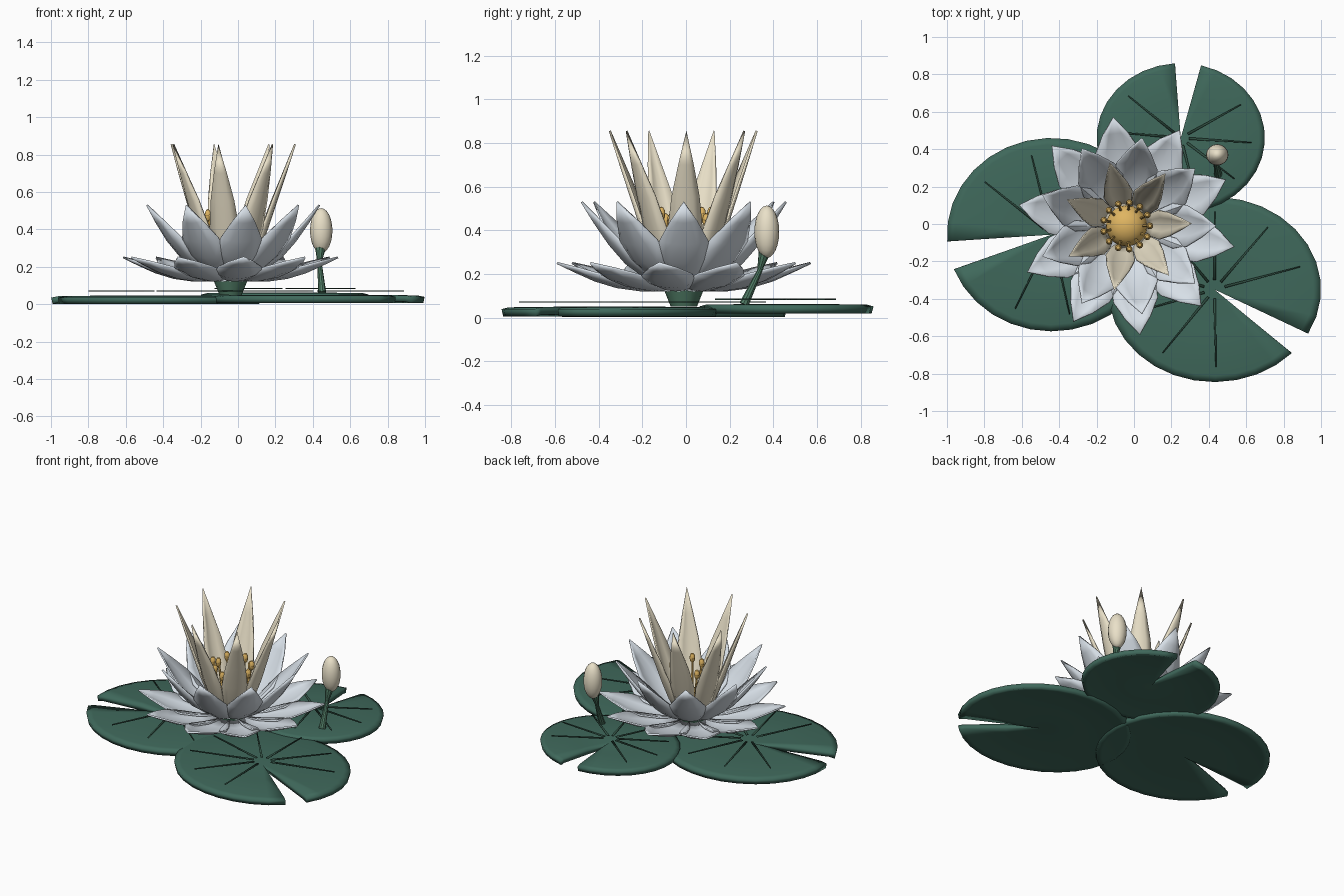
import bpy, bmesh, math
from mathutils import Vector

if "Cube" in bpy.data.objects:
    bpy.data.objects.remove(bpy.data.objects["Cube"])

def material(name, rgb):
    m = bpy.data.materials.new(name)
    m.diffuse_color = (*rgb, 1)
    m.use_nodes = True
    m.node_tree.nodes["Principled BSDF"].inputs["Base Color"].default_value = m.diffuse_color
    return m

GREEN = material("pad_green", (0.05, 0.14, 0.105))
DARK = material("vein_green", (0.03, 0.08, 0.055))
STEM = material("stem_green", (0.08, 0.2, 0.13))
WHITE = material("petal_white", (0.68, 0.74, 0.8))
IVORY = material("petal_ivory", (0.82, 0.75, 0.58))
GOLD = material("gold", (0.74, 0.46, 0.12))

CX, CY = -0.04, -0.01   # flower axis

def finish(name, bm, mat, thickness=0, offset=0):
    bmesh.ops.recalc_face_normals(bm, faces=bm.faces)
    me = bpy.data.meshes.new(name)
    bm.to_mesh(me)
    bm.free()
    ob = bpy.data.objects.new(name, me)
    bpy.context.collection.objects.link(ob)
    me.materials.append(mat)
    bpy.ops.object.select_all(action='DESELECT')
    ob.select_set(True)
    bpy.context.view_layer.objects.active = ob
    bpy.ops.object.shade_smooth_by_angle(angle=math.radians(35))
    if thickness:
        s = ob.modifiers.new("thickness", 'SOLIDIFY')
        s.thickness, s.offset = thickness, offset
    return ob

def add_ball(bm, center, size, seg=12, rings=8):
    vs = bmesh.ops.create_uvsphere(bm, u_segments=seg, v_segments=rings, radius=1)["verts"]
    for v in vs:
        v.co = Vector(v.co[i] * size[i] + center[i] for i in range(3))

def add_rod(bm, a, b, r1, r2, seg=8):
    a, b = Vector(a), Vector(b)
    q = (b - a).to_track_quat('Z', 'Y')
    vs = bmesh.ops.create_cone(bm, cap_ends=True, segments=seg, radius1=r1,
                               radius2=r2, depth=(b - a).length)["verts"]
    for v in vs:
        v.co = q @ v.co + (a + b) / 2

# Notched lily pads with raised veins
def lily_pad(name, cx, cy, rx, ry, top, notch, gap, vein_z):
    bm = bmesh.new()
    n = 30
    hub = bm.verts.new((cx, cy, top))
    rings = []
    for t, drop in ((0.45, 0.0), (0.93, 0.003), (1.0, 0.011)):
        ring = []
        for i in range(n + 1):
            a = math.radians(notch + gap / 2 + (360 - gap) * i / n)
            ring.append(bm.verts.new((cx + rx * t * math.cos(a),
                                      cy + ry * t * math.sin(a), top - drop)))
        rings.append(ring)
    for i in range(n):
        bm.faces.new((hub, rings[0][i], rings[0][i + 1]))
        for p, q in zip(rings, rings[1:]):
            bm.faces.new((p[i], q[i], q[i + 1], p[i + 1]))
    finish(name, bm, GREEN, 0.034, -1)

    bm = bmesh.new()
    for i in range(8):
        a = math.radians(notch + 53 + 254 * i / 7)
        c, s = math.cos(a), math.sin(a)
        p0 = Vector((cx + 0.1 * rx * c, cy + 0.1 * ry * s, vein_z))
        p1 = Vector((cx + 0.84 * rx * c, cy + 0.84 * ry * s, vein_z))
        side = Vector((-s, c, 0))
        bm.faces.new([bm.verts.new(p) for p in (
            p0 - side * 0.007, p1 - side * 0.003, p1 + side * 0.003, p0 + side * 0.007)])
    finish(name + "_veins", bm, DARK, 0.006)

lily_pad("left_pad", -0.44, -0.057, 0.56, 0.517, 0.046, 192.5, 17, 0.071)
lily_pad("right_pad", 0.43, -0.35, 0.57, 0.495, 0.05, -36, 15, 0.071)
lily_pad("back_pad", 0.25, 0.46, 0.45, 0.40, 0.062, 85, 18, 0.084)

# Cupped pointed petals: path holds (radius, height, half width)
def petal_ring(name, count, start, path, cup, mat):
    bm = bmesh.new()
    for k in range(count):
        a = math.radians(start + 360 * k / count)
        out = Vector((math.cos(a), math.sin(a), 0))
        side = Vector((-math.sin(a), math.cos(a), 0))
        rows = []
        for i, (r, z, w) in enumerate(path):
            p0, p1 = path[max(i - 1, 0)], path[min(i + 1, len(path) - 1)]
            dr, dz = p1[0] - p0[0], p1[1] - p0[1]
            ln = math.hypot(dr, dz)
            normal = out * (-dz / ln) + Vector((0, 0, dr / ln))
            mid = Vector((CX, CY, z)) + out * r
            if w == 0:
                rows.append([bm.verts.new(mid)])
            else:
                rows.append([bm.verts.new(mid + side * w * s + normal * cup * w * s * s)
                             for s in (-1, -0.5, 0, 0.5, 1)])
        for p, q in zip(rows, rows[1:]):
            for j in range(4):
                if len(q) == 1:
                    bm.faces.new((p[j], p[j + 1], q[0]))
                else:
                    bm.faces.new((p[j], p[j + 1], q[j + 1], q[j]))
    finish(name, bm, mat, 0.01)

petal_ring("outer_petals", 10, 25, [
    (0.08, 0.125, 0.03), (0.2, 0.125, 0.085), (0.31, 0.14, 0.122),
    (0.41, 0.17, 0.118), (0.5, 0.21, 0.068), (0.585, 0.25, 0)], 0.25, WHITE)
petal_ring("middle_petals", 9, 0, [
    (0.08, 0.14, 0.03), (0.18, 0.185, 0.085), (0.27, 0.25, 0.12),
    (0.345, 0.335, 0.11), (0.415, 0.435, 0.06), (0.475, 0.53, 0)], 0.3, WHITE)
petal_ring("inner_petals", 7, 2, [
    (0.10, 0.18, 0.025), (0.15, 0.28, 0.062), (0.195, 0.4, 0.078),
    (0.245, 0.55, 0.062), (0.295, 0.7, 0.033), (0.345, 0.855, 0)], 0.35, IVORY)

# Green base under the flower
bm = bmesh.new()
add_rod(bm, (CX, CY, 0.05), (CX, CY, 0.15), 0.06, 0.1, 16)
finish("flower_base", bm, STEM)

# Golden heart and its ring of stamens
bm = bmesh.new()
add_ball(bm, (CX, CY, 0.23), (0.11, 0.11, 0.09), 20, 12)
finish("flower_heart", bm, GOLD)
bm = bmesh.new()
for k in range(13):
    a = 2 * math.pi * k / 13
    c, s = math.cos(a), math.sin(a)
    h = 0.475 if k % 2 else 0.445
    add_rod(bm, (CX + 0.08 * c, CY + 0.08 * s, 0.22), (CX + 0.123 * c, CY + 0.123 * s, h), 0.009, 0.007, 6)
    add_ball(bm, (CX + 0.125 * c, CY + 0.125 * s, h), (0.018, 0.018, 0.033), 10, 6)
finish("stamens", bm, GOLD)

# Closed bud on a leaning stem
bm = bmesh.new()
add_ball(bm, (0.445, 0.37, 0.393), (0.06, 0.057, 0.12), 16, 12)
finish("bud", bm, IVORY)
bm = bmesh.new()
add_rod(bm, (0.45, 0.265, 0.06), (0.435, 0.345, 0.23), 0.022, 0.011, 10)
add_rod(bm, (0.435, 0.335, 0.21), (0.44, 0.36, 0.3), 0.01, 0.028, 10)
finish("bud_stem", bm, STEM)
